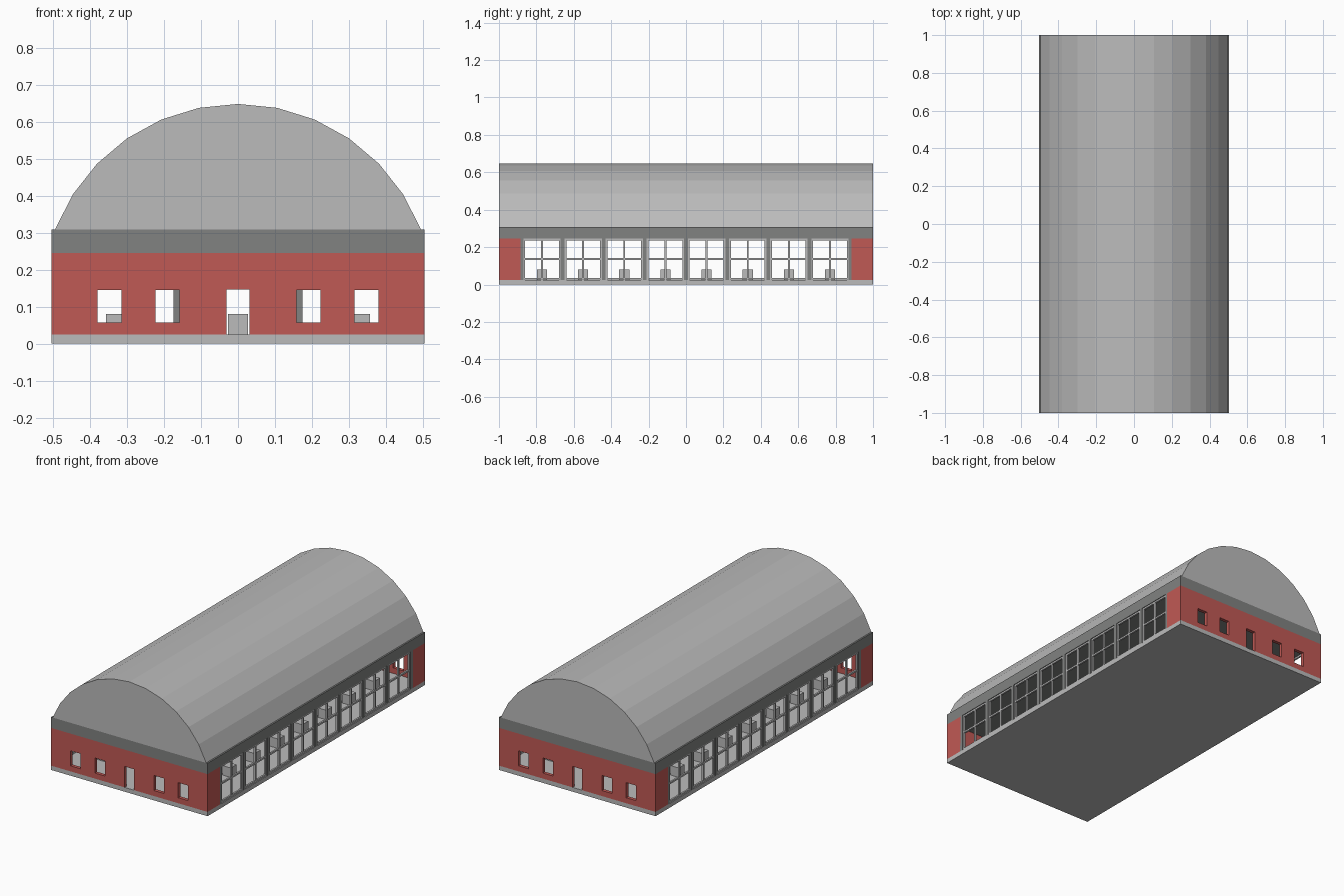
import bpy, bmesh, math
from mathutils import Matrix, Vector

if "Cube" in bpy.data.objects:
    bpy.data.objects.remove(bpy.data.objects["Cube"])


def material(name, rgb):
    m = bpy.data.materials.new(name)
    m.diffuse_color = (*rgb, 1)
    m.use_nodes = True
    m.node_tree.nodes["Principled BSDF"].inputs["Base Color"].default_value = m.diffuse_color
    return m


LIGHT = material("light_grey", (0.50, 0.50, 0.50))
DARK = material("dark_grey", (0.22, 0.225, 0.22))
RED = material("brick_red", (0.53, 0.10, 0.09))


def finish(name, bm, mat):
    bmesh.ops.recalc_face_normals(bm, faces=bm.faces[:])
    me = bpy.data.meshes.new(name)
    bm.to_mesh(me)
    bm.free()
    me.materials.append(mat)
    ob = bpy.data.objects.new(name, me)
    bpy.context.collection.objects.link(ob)
    return ob


def boxes(name, ranges, mat):
    """One object from boxes given as (x0, x1, y0, y1, z0, z1)."""
    bm = bmesh.new()
    for x0, x1, y0, y1, z0, z1 in ranges:
        mtx = Matrix.Translation(((x0 + x1) / 2, (y0 + y1) / 2, (z0 + z1) / 2)) \
            @ Matrix.Diagonal((x1 - x0, y1 - y0, z1 - z0, 1))
        bmesh.ops.create_cube(bm, size=1, matrix=mtx)
    return finish(name, bm, mat)


def extrude(bm, pts, vec):
    f = bm.faces.new([bm.verts.new(p) for p in pts])
    r = bmesh.ops.extrude_face_region(bm, geom=[f], use_keep_orig=True)
    bmesh.ops.translate(bm, vec=Vector(vec),
                        verts=[g for g in r["geom"] if isinstance(g, bmesh.types.BMVert)])


W, FLOOR, HEAD, EAVE = 0.504, 0.025, 0.245, 0.308
BAY = 0.22
posts = [-0.88 + BAY * i for i in range(9)]
bays = [-0.77 + BAY * i for i in range(8)]

# floor slab and eave band (its underside is the ceiling)
boxes("floor_slab", [(-W, W, -1, 1, 0, FLOOR)], LIGHT)
boxes("eave_band", [(-W, W, -1, 1, HEAD, EAVE)], DARK)

# faceted barrel roof
R, ZC = 0.53, 0.118
bm = bmesh.new()
arc = [math.radians(-69 + 11.5 * i) for i in range(13)]
extrude(bm, [(R * math.sin(a), -1, ZC + R * math.cos(a)) for a in arc], (0, 2, 0))
finish("barrel_roof", bm, LIGHT)

# red end walls with short returns at the corners
T = 0.02
bm = bmesh.new()
for s in (-1, 1):
    plan = [(-W, 1), (W, 1), (W, 0.885), (W - T, 0.885),
            (W - T, 1 - T), (T - W, 1 - T), (T - W, 0.885), (-W, 0.885)]
    extrude(bm, [(x, s * y, FLOOR) for x, y in plan], (0, 0, HEAD - FLOOR))
walls = finish("end_walls", bm, RED)

# door and window openings, cut through both ends
holes = [(-0.031, 0.031, -1.1, 1.1, 0.01, 0.147)]
for c in (-0.347, -0.19, 0.19, 0.347):
    holes.append((c - 0.0325, c + 0.0325, -1.1, 1.1, 0.057, 0.145))
cutter = boxes("opening_cutter", holes, RED)
cutter.hide_render = True
cutter.hide_viewport = True
mod = walls.modifiers.new("openings", "BOOLEAN")
mod.operation = "DIFFERENCE"
mod.solver = "EXACT"
mod.object = cutter

# side posts and two rows of inner columns
boxes("side_posts", [(min(s * W, s * (W - T)), max(s * W, s * (W - T)),
                      y - 0.01, y + 0.01, FLOOR, HEAD)
                     for s in (-1, 1) for y in posts], DARK)
boxes("inner_columns", [(x - 0.009, x + 0.009, y - 0.009, y + 0.009, FLOOR, HEAD)
                        for x in (-0.165, 0.165) for y in posts], DARK)

# side window frames: two jambs, mullion, sill, transom and head per bay
bars = []
for s in (-1, 1):
    x0, x1 = s * 0.495 - 0.005, s * 0.495 + 0.005
    for y in bays:
        a, b = y - 0.1, y + 0.1
        for c in (a + 0.005, y, b - 0.005):
            bars.append((x0, x1, c - 0.005, c + 0.005, FLOOR, HEAD))
        for z in (0.031, 0.137, 0.24):
            for p, q in ((a + 0.01, y - 0.005), (y + 0.005, b - 0.01)):
                bars.append((x0, x1, p, q, z - 0.005, z + 0.005))
boxes("window_frames", bars, LIGHT)

# cube blocks standing inside, three in every bay
boxes("floor_blocks", [(x - 0.027, x + 0.027, y - 0.027, y + 0.027, FLOOR, 0.08)
                       for x in (-0.33, 0, 0.33) for y in bays], LIGHT)
